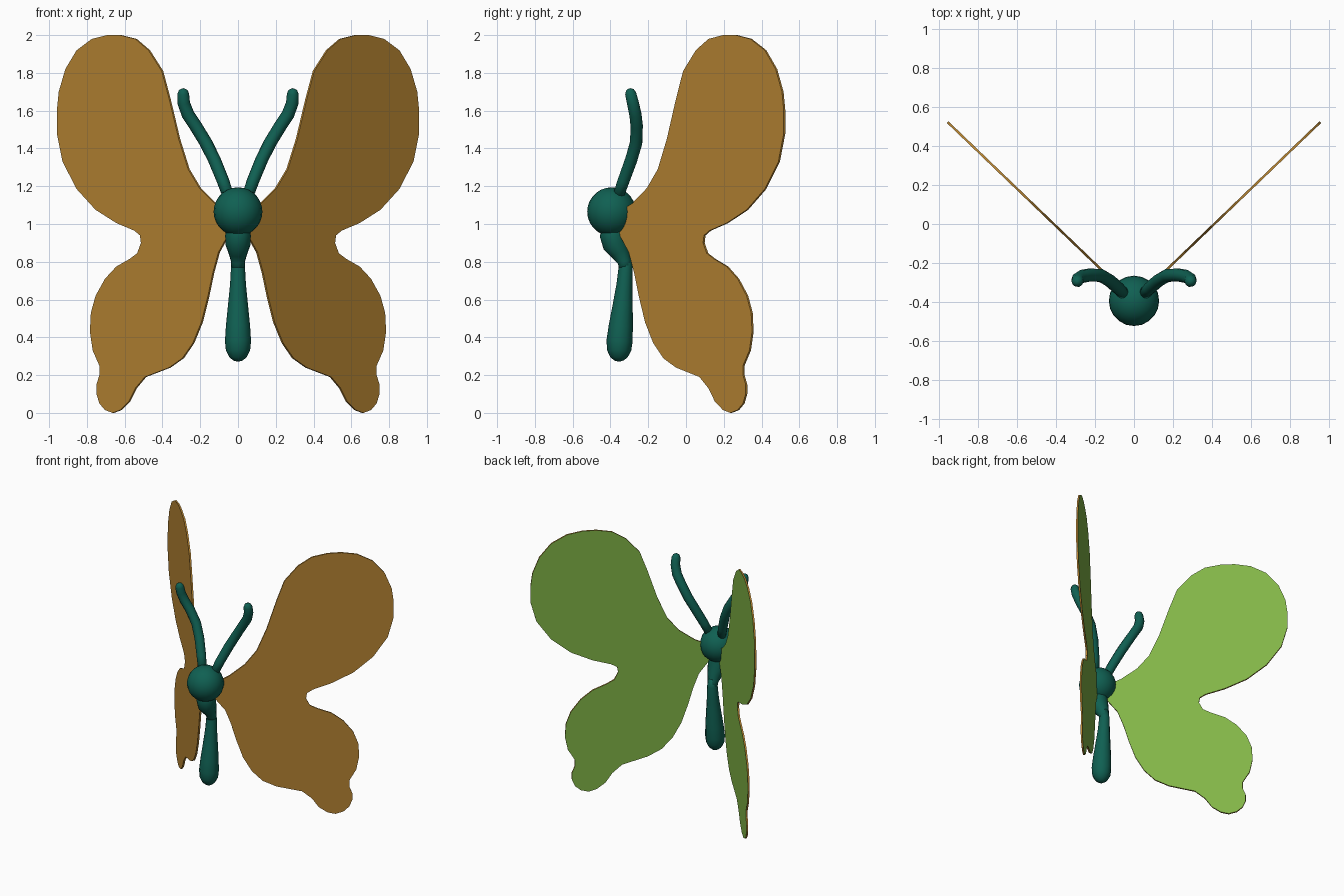
import bpy, bmesh, math
from mathutils import Vector


def material(name, rgb):
    m = bpy.data.materials.new(name)
    m.diffuse_color = (*rgb, 1)
    return m


TEAL = material("teal", (0.005, 0.117, 0.085))
ORANGE = material("orange", (0.491, 0.242, 0.034))
GREEN = material("green", (0.223, 0.462, 0.063))


def finish(bm, name, mats, smooth=True, mirror=False):
    bmesh.ops.recalc_face_normals(bm, faces=bm.faces)
    for f in bm.faces:
        f.smooth = smooth
    me = bpy.data.meshes.new(name)
    bm.to_mesh(me)
    bm.free()
    for m in mats:
        me.materials.append(m)
    ob = bpy.data.objects.new(name, me)
    bpy.context.collection.objects.link(ob)
    if mirror:
        mod = ob.modifiers.new("mirror", 'MIRROR')
        mod.use_mirror_merge = False
    return ob


def tube(name, stations, sides, mirror=False):
    """Round tube through (x, y, z, radius) stations, rings square to the path."""
    bm = bmesh.new()
    pts = [Vector(s[:3]) for s in stations]
    rings = []
    for i, s in enumerate(stations):
        t = (pts[min(i + 1, len(pts) - 1)] - pts[max(i - 1, 0)]).normalized()
        u = Vector((1, 0, 0))
        u = (u - t * u.dot(t)).normalized()
        v = t.cross(u)
        rings.append([bm.verts.new(pts[i] + s[3] * (math.cos(a) * u + math.sin(a) * v))
                      for a in (2 * math.pi * k / sides for k in range(sides))])
    for a, b in zip(rings, rings[1:]):
        for k in range(sides):
            j = (k + 1) % sides
            bm.faces.new((a[k], a[j], b[j], b[k]))
    bm.faces.new(rings[0])
    bm.faces.new(rings[-1])
    return finish(bm, name, [TEAL], True, mirror)


# Head
bm = bmesh.new()
bmesh.ops.create_uvsphere(bm, u_segments=20, v_segments=14, radius=0.129)
bmesh.ops.translate(bm, verts=bm.verts, vec=(0, -0.394, 1.065))
finish(bm, "head", [TEAL])

# Thorax and abdomen
tube("thorax", [(0, -0.39, 1.02, 0.055), (0, -0.388, 0.94, 0.068), (0, -0.375, 0.89, 0.066),
                (0, -0.35, 0.85, 0.052), (0, -0.325, 0.80, 0.036), (0, -0.32, 0.76, 0.036)], 12)
tube("abdomen", [(0, -0.322, 0.83, 0.028), (0, -0.32, 0.77, 0.037), (0, -0.326, 0.68, 0.042),
                 (0, -0.335, 0.57, 0.053), (0, -0.345, 0.46, 0.064), (0, -0.352, 0.38, 0.069),
                 (0, -0.354, 0.33, 0.064), (0, -0.354, 0.295, 0.046), (0, -0.353, 0.277, 0.024),
                 (0, -0.353, 0.272, 0.006)], 12)

# Antennae
tube("antennae", [(0.045, -0.365, 1.13, 0.03), (0.08, -0.33, 1.23, 0.033), (0.125, -0.29, 1.34, 0.034),
                  (0.17, -0.264, 1.43, 0.034), (0.225, -0.261, 1.52, 0.034), (0.265, -0.268, 1.58, 0.034),
                  (0.287, -0.281, 1.64, 0.033), (0.29, -0.293, 1.69, 0.031), (0.29, -0.297, 1.71, 0.022),
                  (0.29, -0.298, 1.718, 0.006)], 10, True)

# Wings: flat outline (x, z) on a swept-back upright plane, given a thin rim
outline = [(0.04, 1.06), (0.12, 1.11), (0.20, 1.19), (0.26, 1.29), (0.31, 1.45), (0.36, 1.66), (0.40, 1.81),
           (0.47, 1.92), (0.54, 1.98), (0.62, 2.0), (0.69, 2.0), (0.77, 1.98), (0.85, 1.92),
           (0.91, 1.82), (0.945, 1.70), (0.955, 1.60), (0.955, 1.48), (0.925, 1.33), (0.85, 1.185),
           (0.75, 1.075), (0.64, 1.005), (0.545, 0.965), (0.515, 0.94), (0.51, 0.90), (0.53, 0.845),
           (0.57, 0.815), (0.64, 0.775), (0.70, 0.71), (0.75, 0.62), (0.775, 0.53), (0.78, 0.43),
           (0.765, 0.33), (0.73, 0.25), (0.73, 0.20), (0.745, 0.15), (0.745, 0.10), (0.73, 0.05),
           (0.70, 0.015), (0.66, 0.0), (0.62, 0.015), (0.575, 0.06), (0.54, 0.13), (0.49, 0.19),
           (0.36, 0.24), (0.29, 0.29), (0.235, 0.37), (0.19, 0.48), (0.155, 0.62), (0.13, 0.74),
           (0.10, 0.85), (0.05, 0.94), (0.03, 1.0)]
slope = 0.96
normal = Vector((slope, -1, 0)).normalized()
bm = bmesh.new()
front, back = [[bm.verts.new(Vector((x, -0.395 + slope * x, z)) + normal * d) for x, z in outline]
               for d in (0.006, -0.006)]
bm.faces.new(front)
back_face = bm.faces.new(back)
back_face.material_index = 1
for k in range(len(outline)):
    j = (k + 1) % len(outline)
    bm.faces.new((front[k], front[j], back[j], back[k]))
finish(bm, "wings", [ORANGE, GREEN], False, True)
